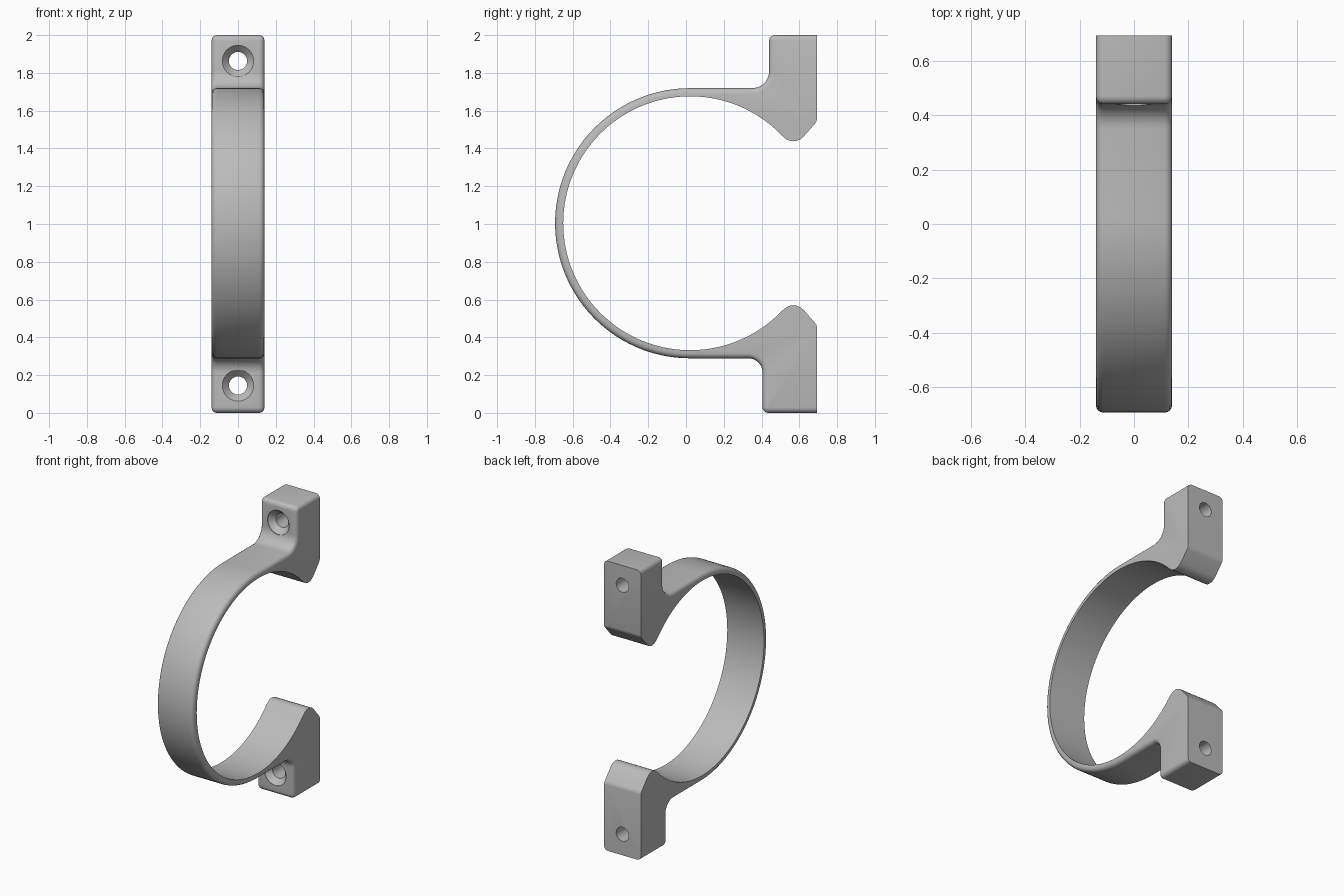
import bpy, bmesh
from math import sin, cos, radians, pi
from mathutils import Vector

cube = bpy.data.objects.get("Cube")
if cube:
    bpy.data.objects.remove(cube, do_unlink=True)

HALF_WIDTH = 0.14
CY, CZ = 0.022, 1.004        # ring centre
R_OUT, R_IN = 0.715, 0.672   # ring radii
BACK = 0.693
UPPER_FACE, LOWER_FACE = 0.44, 0.405
ROUND = 0.03

grey = bpy.data.materials.new("light grey")
grey.use_nodes = True
grey.diffuse_color = (0.5, 0.5, 0.5, 1)
grey.node_tree.nodes["Principled BSDF"].inputs["Base Color"].default_value = (0.5, 0.5, 0.5, 1)


def arc(y, z, r, start, end, steps):
    angles = [radians(start + (end - start) * i / steps) for i in range(steps + 1)]
    return [(y + r * cos(a), z + r * sin(a)) for a in angles]


def make_object(name, bm):
    bmesh.ops.recalc_face_normals(bm, faces=bm.faces[:])
    mesh = bpy.data.meshes.new(name)
    bm.to_mesh(mesh)
    bm.free()
    mesh.materials.append(grey)
    obj = bpy.data.objects.new(name, mesh)
    bpy.context.collection.objects.link(obj)
    return obj


# Outer side of the outline: upper block, fillet, ring, fillet, lower block
top, bottom = CZ + R_OUT, CZ - R_OUT
f_up, f_low = 0.09, 0.075
outer = [(BACK, 2.0)]
outer += arc(UPPER_FACE + ROUND, 2.0 - ROUND, ROUND, 90, 180, 5)
outer += arc(UPPER_FACE - f_up, top + f_up, f_up, 0, -90, 10)
outer += arc(CY, CZ, R_OUT, 90, 270, 72)
outer += arc(LOWER_FACE - f_low, bottom - f_low, f_low, 90, 0, 10)
outer += arc(LOWER_FACE + ROUND, ROUND, ROUND, 180, 270, 5)
outer += [(BACK, 0.0)]

# Inner side: rounded tips and the bore
tip = [(0.515, 1.462), (0.53, 1.45), (0.548, 1.441), (0.568, 1.438), (0.588, 1.441),
       (0.606, 1.449), (0.623, 1.463), (0.683, 1.532), (0.69, 1.542), (BACK, 1.555)]
lower_tip = [(y, 2 * CZ - z) for y, z in reversed(tip)]
inner = lower_tip + arc(CY, CZ, R_IN, 316, 44, 96) + tip

# Clamp body: extruded outline with rounded outer rims
bm = bmesh.new()
sides = [[bm.verts.new((x, y, z)) for y, z in outer + inner]
         for x in (-HALF_WIDTH, HALF_WIDTH)]
count = len(sides[0])
for loop in sides:
    bm.faces.new(loop)
for i in range(count):
    j = (i + 1) % count
    bm.faces.new((sides[0][i], sides[0][j], sides[1][j], sides[1][i]))
bmesh.ops.recalc_face_normals(bm, faces=bm.faces[:])
rims = [bm.edges.get((loop[i], loop[i + 1]))
        for loop in sides for i in range(len(outer) - 1)]
bmesh.ops.bevel(bm, geom=rims, offset=0.028, offset_type='OFFSET', segments=4,
                profile=0.5, affect='EDGES', clamp_overlap=False)
clamp = make_object("pipe_clamp", bm)


# Countersunk screw holes
def screw_hole_cutter(name, face, z):
    bm = bmesh.new()
    profile = [(0, face - 0.15), (0.083, face - 0.15), (0.083, face + 0.003),
               (0.048, face + 0.04), (0.048, 0.8), (0, 0.8)]
    verts = [bm.verts.new((r, y, z)) for r, y in profile]
    edges = [bm.edges.new(pair) for pair in zip(verts, verts[1:])]
    bmesh.ops.spin(bm, geom=verts + edges, cent=Vector((0, 0, z)), axis=(0, 1, 0),
                   angle=2 * pi, steps=40)
    bmesh.ops.remove_doubles(bm, verts=bm.verts[:], dist=0.0005)
    cutter = make_object(name, bm)
    cutter.hide_render = True
    return cutter


cutters = [screw_hole_cutter("upper_hole_cutter", UPPER_FACE, 1.863),
           screw_hole_cutter("lower_hole_cutter", LOWER_FACE, 0.145)]
bpy.ops.object.select_all(action='DESELECT')
bpy.context.view_layer.objects.active = clamp
clamp.select_set(True)
for cutter in cutters:
    mod = clamp.modifiers.new(cutter.name, 'BOOLEAN')
    mod.operation = 'DIFFERENCE'
    mod.solver = 'EXACT'
    mod.object = cutter
    bpy.ops.object.modifier_apply(modifier=mod.name)
    bpy.data.objects.remove(cutter, do_unlink=True)

bpy.ops.object.shade_smooth_by_angle(angle=radians(30))
